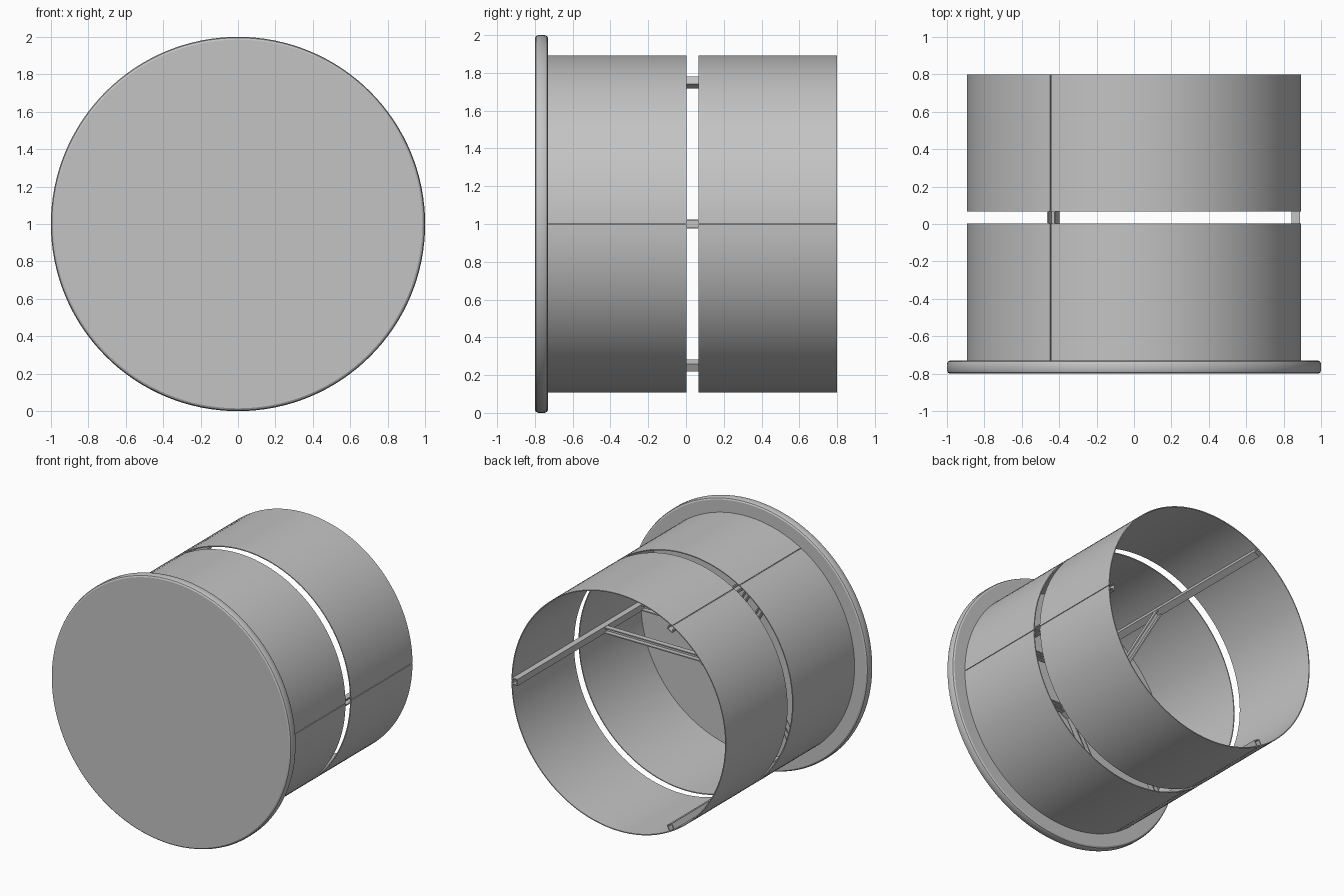
import bpy, bmesh, math
from mathutils import Matrix, Vector

cube = bpy.data.objects.get("Cube")
if cube:
    bpy.data.objects.remove(cube, do_unlink=True)

steel = bpy.data.materials.new("grey steel")
steel.use_nodes = True
grey = (0.55, 0.55, 0.55, 1)
steel.diffuse_color = grey
steel.node_tree.nodes["Principled BSDF"].inputs["Base Color"].default_value = grey

CENTRE = Vector((0, 0, 1))
RADIUS = 0.893
FRONT, BACK = -0.73, 0.80


def finish(bm, name, angle=0.0):
    """Turn the mesh about the drum axis, lift it to the drum centre and add it."""
    bmesh.ops.recalc_face_normals(bm, faces=bm.faces[:])
    bm.transform(Matrix.Translation(CENTRE) @ Matrix.Rotation(-angle, 4, 'Y'))
    mesh = bpy.data.meshes.new(name)
    bm.to_mesh(mesh)
    bm.free()
    mesh.materials.append(steel)
    obj = bpy.data.objects.new(name, mesh)
    bpy.context.collection.objects.link(obj)
    bpy.ops.object.select_all(action='DESELECT')
    obj.select_set(True)
    bpy.context.view_layer.objects.active = obj
    bpy.ops.object.shade_smooth_by_angle(angle=math.radians(30))
    return obj


def panel(name, y0, y1, angle):
    """Thin curved sheet covering a third of the drum."""
    bm = bmesh.new()
    corners = [(RADIUS, y0), (RADIUS, y1), (RADIUS - 0.007, y1), (RADIUS - 0.007, y0)]
    face = bm.faces.new([bm.verts.new((r, y, 0)) for r, y in corners])
    gap = math.radians(0.15)
    bmesh.ops.spin(bm, geom=[face], axis=(0, -1, 0), cent=(0, 0, 0),
                   angle=math.radians(120) - 2 * gap, steps=40)
    finish(bm, name, angle + gap)


def channel(name, length, width, depth, place, angle):
    """U-shaped bar along local z, open towards local +x."""
    w, t = width / 2, 0.008
    outline = [(0, -w), (depth, -w), (depth, t - w), (t, t - w),
               (t, w - t), (depth, w - t), (depth, w), (0, w)]
    bm = bmesh.new()
    face = bm.faces.new([bm.verts.new((x, y, 0)) for x, y in outline])
    made = bmesh.ops.extrude_face_region(bm, geom=[face])["geom"]
    bmesh.ops.translate(bm, vec=(0, 0, length),
                        verts=[v for v in made if isinstance(v, bmesh.types.BMVert)])
    bm.transform(place)
    finish(bm, name, angle)


def axes(origin, x, y, z):
    return Matrix.Translation(origin) @ Matrix((x, y, z)).transposed().to_4x4()


# Closed front disc with a softly rounded rim
bm = bmesh.new()
profile = [(0, -0.8), (0.985, -0.8), (0.995, -0.794), (1, -0.782),
           (1, -0.748), (0.995, -0.736), (0.985, FRONT), (0, FRONT)]
verts = [bm.verts.new((r, y, 0)) for r, y in profile]
edges = [bm.edges.new(pair) for pair in zip(verts, verts[1:])]
bmesh.ops.spin(bm, geom=verts + edges, axis=(0, 1, 0), cent=(0, 0, 0),
               angle=math.tau, steps=128)
bmesh.ops.remove_doubles(bm, verts=bm.verts[:], dist=0.0001)
finish(bm, "front_disc")

X, Y, Z = Vector((1, 0, 0)), Vector((0, 1, 0)), Vector((0, 0, 1))
spoke_rows = {"front": -0.715, "middle": -0.27}

for i in range(3):
    a = math.radians(120 * i)
    # Front and rear drum sheets
    panel(f"front_panel_{i + 1}", FRONT, 0.003, a)
    panel(f"rear_panel_{i + 1}", 0.067, BACK, a)
    # Rail behind each seam, open towards the sheet
    channel(f"rail_{i + 1}", BACK - FRONT, 0.05, 0.045,
            axes((0.842, FRONT, 0), X, -Z, Y), a)
    # Spokes from the hubs to the rail
    for row, y in spoke_rows.items():
        channel(f"{row}_spoke_{i + 1}", 0.81, 0.045, 0.04,
                axes((0.035, y, 0), Y, Z, X), a)

# Hubs joining the spokes
for row, y in spoke_rows.items():
    bm = bmesh.new()
    bmesh.ops.create_cone(bm, cap_ends=True, segments=6, radius1=0.055, radius2=0.055,
                          depth=0.045, matrix=Matrix.Translation((0, y + 0.02, 0))
                          @ Matrix.Rotation(math.pi / 2, 4, 'X'))
    finish(bm, row + "_hub")
